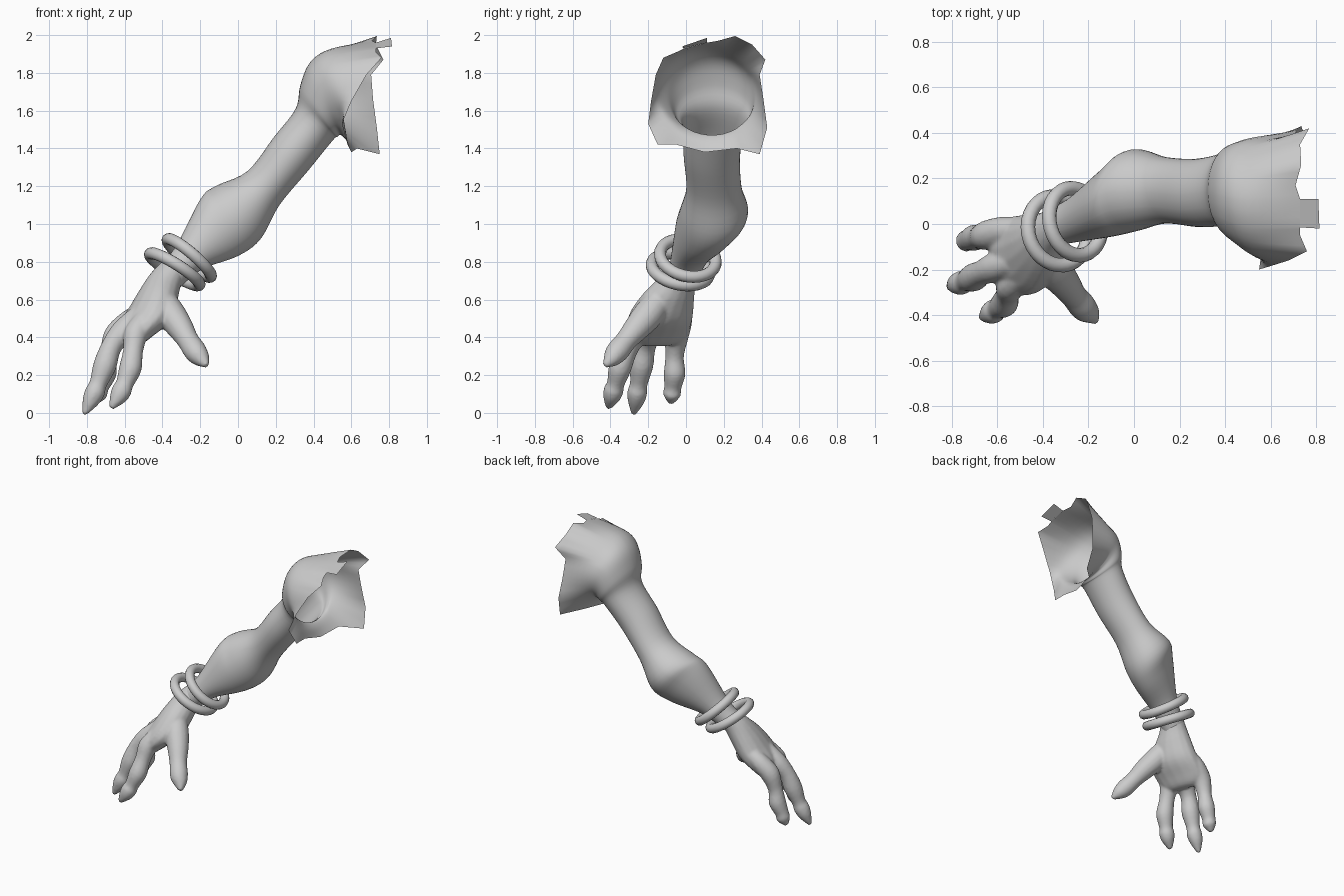
import bpy, bmesh, math
from mathutils import Vector as V

if "Cube" in bpy.data.objects:
    bpy.data.objects.remove(bpy.data.objects["Cube"])

skin = bpy.data.materials.new("plain grey")
skin.diffuse_color = (0.6, 0.6, 0.6, 1)
skin.use_nodes = True
skin.node_tree.nodes["Principled BSDF"].inputs["Base Color"].default_value = skin.diffuse_color


def catmull(a, b, c, d, t):
    return 0.5 * (2 * b + (c - a) * t + (2 * a - 5 * b + 4 * c - d) * t * t
                  + (3 * b - a - 3 * c + d) * t ** 3)


def loft(bm, rings, steps, cap):
    """Skin a smooth surface through rings that share a vertex count."""
    fine = []
    last = len(rings) - 1
    for i in range(last):
        a, b, c, d = rings[max(i - 1, 0)], rings[i], rings[i + 1], rings[min(i + 2, last)]
        for s in range(steps):
            fine.append([catmull(*p, s / steps) for p in zip(a, b, c, d)])
    fine.append(rings[-1])
    rows = [[bm.verts.new(p) for p in r] for r in fine]
    n = len(rows[0])
    for r, q in zip(rows, rows[1:]):
        for k in range(n):
            bm.faces.new((r[k], r[(k + 1) % n], q[(k + 1) % n], q[k]))
    if cap:
        bm.faces.new(rows[0][::-1])
        bm.faces.new(rows[-1])


def finish(bm, name):
    bmesh.ops.recalc_face_normals(bm, faces=bm.faces[:])
    me = bpy.data.meshes.new(name)
    bm.to_mesh(me)
    bm.free()
    me.materials.append(skin)
    me.shade_smooth()
    ob = bpy.data.objects.new(name, me)
    bpy.context.collection.objects.link(ob)
    return ob


def ellipse(c, u, v, angles):
    return [V(c) + u * math.cos(t) + v * math.sin(t) for t in angles]


# Arm: ragged open shoulder edge, seen from the body side
rim_points = [V(p) for p in [
    (.71, .17, 1.97), (.735, .26, 1.995), (.73, .35, 1.95), (.77, .42, 1.87),
    (.705, .39, 1.79), (.715, .41, 1.66), (.735, .43, 1.51), (.75, .39, 1.37),
    (.63, .27, 1.40), (.60, .10, 1.38), (.58, -.05, 1.42), (.58, -.15, 1.42),
    (.55, -.20, 1.53), (.60, -.185, 1.65), (.68, -.16, 1.79), (.76, -.12, 1.88),
    (.73, -.05, 1.91), (.73, -.01, 1.93), (.73, .11, 1.96)]]
rim = []
for p, q in zip(rim_points, rim_points[1:] + rim_points[:1]):
    rim += [p, p.lerp(q, 1 / 3), p.lerp(q, 2 / 3)]
angles = [math.atan2(p.y - .13, p.z - 1.68) for p in rim]

# Arm sections: upper edge x z, lower edge x z, centre y, half depth
sections = [
    (-.44, .76, -.31, .66, -.02, .08),
    (-.33, .88, -.19, .76, .02, .10),
    (-.20, 1.13, .00, .83, .10, .155),
    (-.12, 1.20, .12, .92, .148, .180),
    (.05, 1.28, .22, 1.10, .148, .146),
    (.19, 1.46, .37, 1.28, .137, .150),
    (.305, 1.61, .50, 1.44, .15, .165),
    (.33, 1.735, .525, 1.46, .145, .20),
    (.385, 1.86, .545, 1.47, .135, .228),
    (.50, 1.93, .575, 1.44, .118, .265)]
rings = []
for x1, z1, x2, z2, cy, hy in sections:
    top, low = V((x1, cy, z1)), V((x2, cy, z2))
    rings.append(ellipse((top + low) / 2, (top - low) / 2, V((0, hy, 0)), angles))
bm = bmesh.new()
loft(bm, rings + [rim], 5, False)
finish(bm, "arm_and_shoulder")

# Small loose tab on the shoulder edge
bm = bmesh.new()
bm.faces.new([bm.verts.new(p) for p in [
    (.73, -.015, 1.93), (.815, -.02, 1.94), (.81, .11, 1.985), (.73, .11, 1.96)]])
finish(bm, "shoulder_tab")

# Hand: palm sections as centre, half width, half thickness
circle = [2 * math.pi * k / 16 for k in range(16)]
side = V((.33, -.94, 0))
thick = V((.85, .30, -.43))
palm = [
    ((-.33, .00, .78), .075, .070),
    ((-.38, -.04, .71), .095, .085),
    ((-.42, -.09, .62), .140, .100),
    ((-.47, -.13, .52), .175, .105),
    ((-.54, -.15, .44), .175, .085),
    ((-.57, -.16, .385), .145, .055),
    ((-.58, -.165, .36), .10, .02)]
bm = bmesh.new()
loft(bm, [ellipse(c, side * w, thick * h, circle) for c, w, h in palm], 4, True)

# Fingers and thumb: joint positions with radii
digits = [
    [(-.50, -.02, .54, .05), (-.58, -.03, .48, .062), (-.65, -.05, .405, .064),
     (-.685, -.06, .30, .049), (-.70, -.06, .21, .058), (-.73, -.07, .135, .046),
     (-.74, -.075, .095, .046), (-.762, -.08, .05, .014)],
    [(-.53, -.17, .52, .05), (-.61, -.19, .43, .064), (-.67, -.215, .35, .055),
     (-.705, -.235, .25, .062), (-.74, -.25, .155, .047), (-.757, -.258, .11, .053),
     (-.782, -.265, .06, .044), (-.815, -.278, -.008, .012)],
    [(-.48, -.22, .52, .05), (-.54, -.27, .42, .064), (-.555, -.31, .33, .053),
     (-.57, -.35, .235, .060), (-.60, -.372, .155, .047), (-.615, -.383, .12, .053),
     (-.637, -.395, .08, .045), (-.672, -.412, .026, .014)],
    [(-.40, -.14, .60, .07), (-.355, -.20, .52, .080), (-.305, -.26, .45, .070),
     (-.265, -.315, .385, .058), (-.232, -.355, .335, .061), (-.21, -.38, .305, .056),
     (-.188, -.40, .28, .042), (-.165, -.43, .25, .014)]]
for joints in digits:
    pts = [V(j[:3]) for j in joints]
    tube = []
    for i, p in enumerate(pts):
        d = (pts[min(i + 1, 7)] - pts[max(i - 1, 0)]).normalized()
        u = d.cross(V((0, 1, 0))).normalized()
        tube.append(ellipse(p, u * joints[i][3], d.cross(u) * joints[i][3], circle))
    loft(bm, tube, 4, True)
hand = finish(bm, "hand")
blend = hand.modifiers.new("blend", "REMESH")
blend.mode = 'VOXEL'
blend.voxel_size = 0.01
blend.use_smooth_shade = True
soft = hand.modifiers.new("soften", "SMOOTH")
soft.factor = 0.5
soft.iterations = 4

# Bracelets
for name, centre, axis, radius in [
        ("upper_bracelet", (-.258, .01, .82), (.64, .18, .74), .15),
        ("lower_bracelet", (-.335, -.03, .76), (.52, .18, .83), .154)]:
    bpy.ops.mesh.primitive_torus_add(
        major_segments=32, minor_segments=12, major_radius=radius, minor_radius=.032,
        location=centre, rotation=V(axis).to_track_quat('Z', 'Y').to_euler())
    ring = bpy.context.object
    ring.name = name
    ring.data.materials.append(skin)
    bpy.ops.object.shade_smooth()
